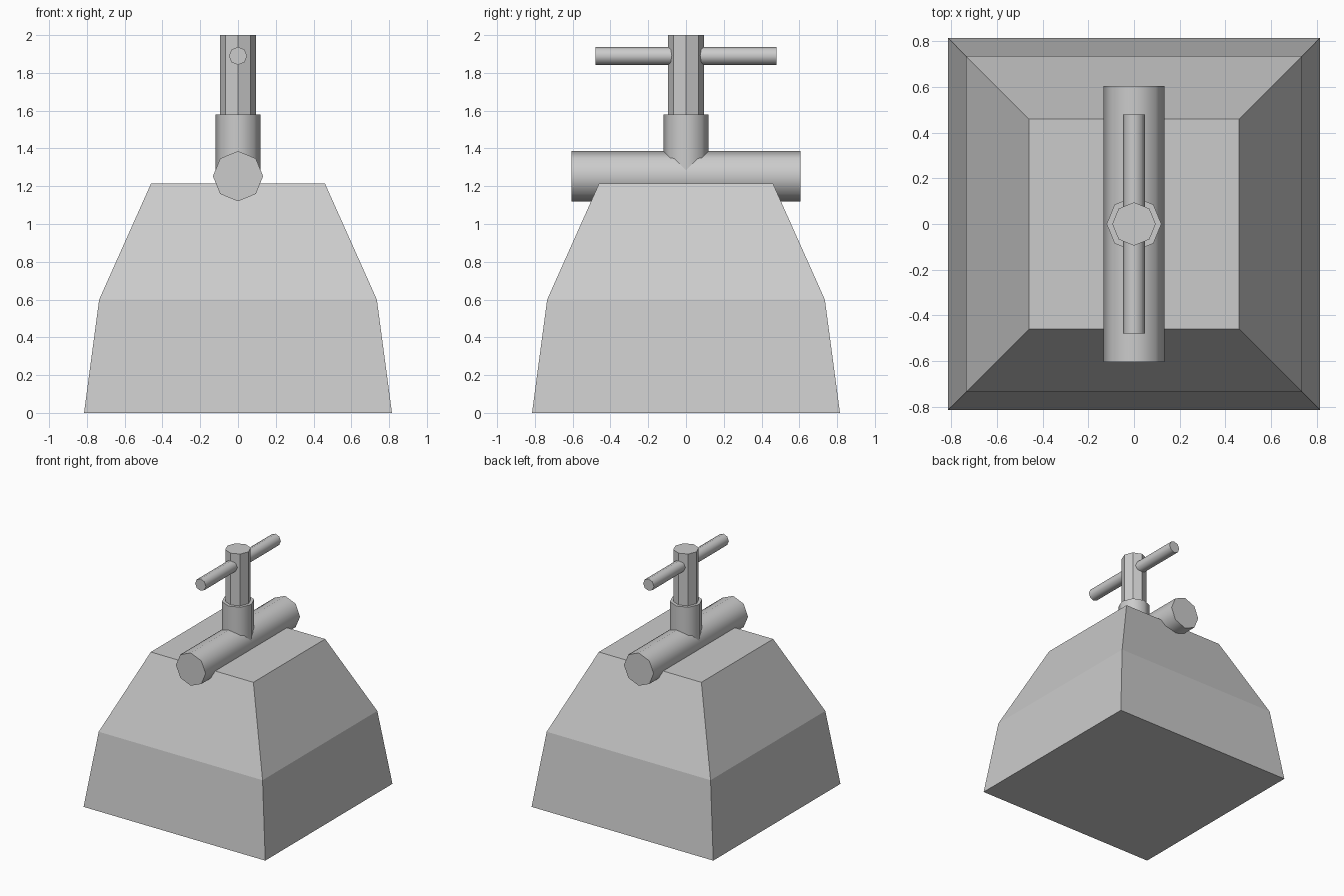
import bpy, bmesh, math
from mathutils import Matrix

if "Cube" in bpy.data.objects:
    bpy.data.objects.remove(bpy.data.objects["Cube"])


def make_object(name, bm, smooth):
    bmesh.ops.recalc_face_normals(bm, faces=bm.faces)
    mesh = bpy.data.meshes.new(name)
    bm.to_mesh(mesh)
    bm.free()
    obj = bpy.data.objects.new(name, mesh)
    bpy.context.collection.objects.link(obj)
    if smooth:
        bpy.ops.object.select_all(action='DESELECT')
        obj.select_set(True)
        bpy.context.view_layer.objects.active = obj
        bpy.ops.object.shade_smooth_by_angle(angle=math.radians(50))
    return obj


def rod(name, radius, length, center, along_y=False, smooth=True):
    """Eight-sided rod with corners on its cross axes."""
    bm = bmesh.new()
    turn = Matrix.Rotation(math.pi / 2, 4, 'X') if along_y else Matrix()
    bmesh.ops.create_cone(bm, cap_ends=True, segments=8, radius1=radius,
                          radius2=radius, depth=length,
                          matrix=Matrix.Translation(center) @ turn)
    return make_object(name, bm, smooth)


def stacked_squares(name, profile):
    """Tapered block from (half width, height) levels."""
    bm = bmesh.new()
    rings = [[bm.verts.new((sx * w, sy * w, z))
              for sx, sy in ((-1, -1), (1, -1), (1, 1), (-1, 1))]
             for w, z in profile]
    for low, high in zip(rings, rings[1:]):
        for i in range(4):
            j = (i + 1) % 4
            bm.faces.new((low[i], low[j], high[j], high[i]))
    bm.faces.new(rings[0][::-1])
    bm.faces.new(rings[-1])
    return make_object(name, bm, False)


# Heavy tapered block
stacked_squares("weight_block", [(0.815, 0), (0.735, 0.60), (0.46, 1.215)])

# Horizontal bar lying across the top
rod("cross_bar", 0.133, 1.21, (0, 0, 1.253), along_y=True)

# Upright collar and post
rod("collar", 0.12, 0.33, (0, 0, 1.415))
rod("post", 0.095, 0.50, (0, 0, 1.75), smooth=False)

# Thin handle through the post
rod("handle", 0.048, 0.96, (0, 0, 1.89), along_y=True)
